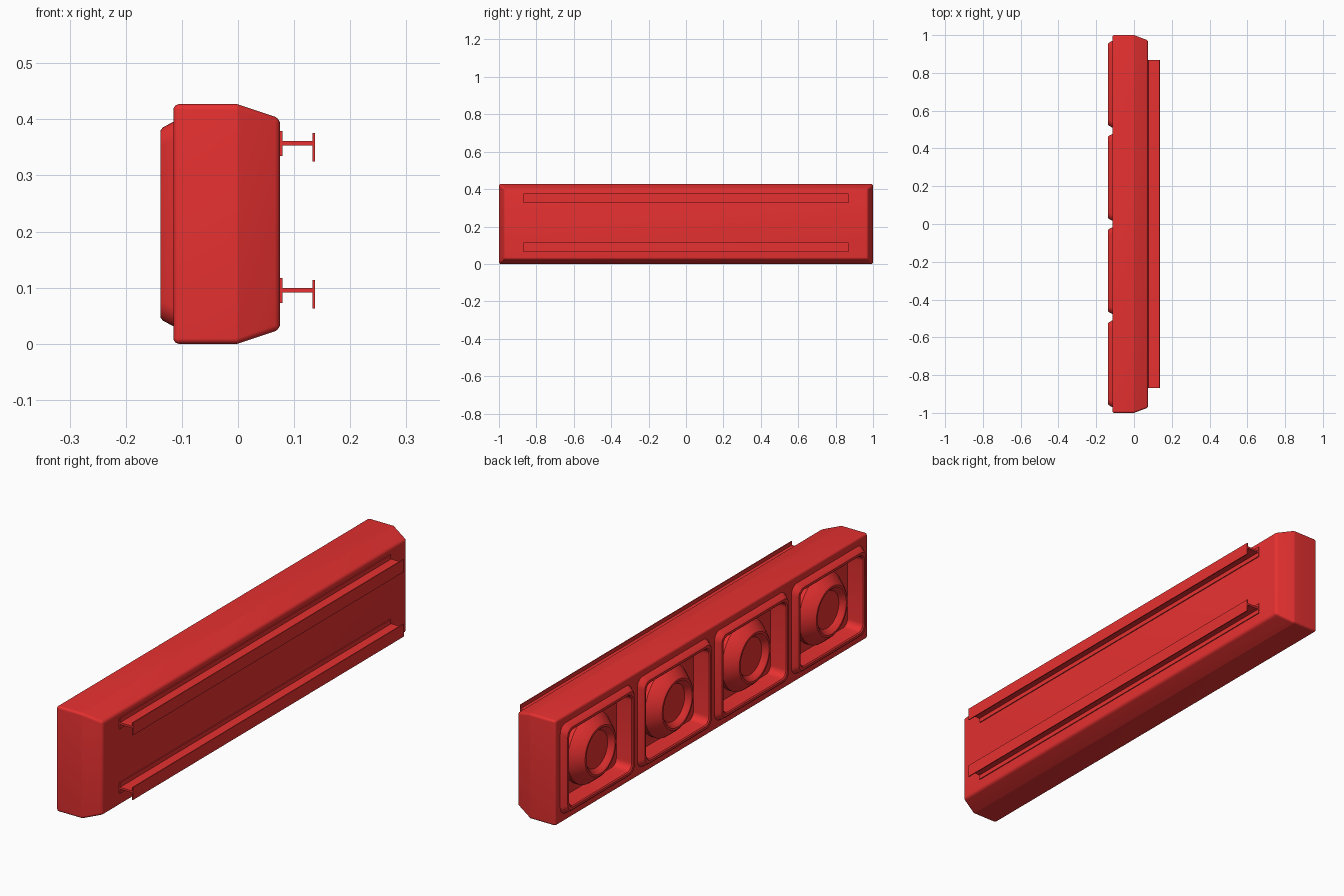
import bpy, bmesh, math

if "Cube" in bpy.data.objects:
    bpy.data.objects.remove(bpy.data.objects["Cube"])

ZC = 0.2135                                  # mid height
CENTRES = [-0.74, -0.2467, 0.2467, 0.74]     # lamp positions along y

red = bpy.data.materials.new("red_paint")
red.diffuse_color = (0.8, 0.03, 0.03, 1)
red.use_nodes = True
red.node_tree.nodes["Principled BSDF"].inputs["Base Color"].default_value = red.diffuse_color


def finish(bm, name, angle=17):
    bmesh.ops.recalc_face_normals(bm, faces=bm.faces)
    me = bpy.data.meshes.new(name)
    bm.to_mesh(me)
    bm.free()
    ob = bpy.data.objects.new(name, me)
    bpy.context.collection.objects.link(ob)
    me.materials.append(red)
    smooth(ob, angle)
    return ob


def smooth(ob, angle):
    bpy.ops.object.select_all(action='DESELECT')
    ob.select_set(True)
    bpy.context.view_layer.objects.active = ob
    bpy.ops.object.shade_smooth_by_angle(angle=math.radians(angle))


def round_rect(x, hy, hz, r, y0=0, seg=6):
    """Points of a rounded rectangle in the y-z plane (r = 0 gives four corners)."""
    if r == 0:
        return [(x, y0 + sy * hy, ZC + sz * hz) for sy, sz in ((1, 1), (-1, 1), (-1, -1), (1, -1))]
    pts = []
    for q, (sy, sz) in enumerate(((1, 1), (-1, 1), (-1, -1), (1, -1))):
        for i in range(seg + 1):
            a = math.pi / 2 * (q + i / seg)
            pts.append((x, y0 + sy * (hy - r) + r * math.cos(a), ZC + sz * (hz - r) + r * math.sin(a)))
    return pts


def circle(x, r, y0, n=40):
    return [(x, y0 + r * math.cos(2 * math.pi * i / n), ZC + r * math.sin(2 * math.pi * i / n))
            for i in range(n)]


def loft(bm, rings, cap_start=True, cap_end=True):
    loops = [[bm.verts.new(p) for p in ring] for ring in rings]
    n = len(loops[0])
    for a, b in zip(loops, loops[1:]):
        for i in range(n):
            j = (i + 1) % n
            bm.faces.new((a[i], a[j], b[j], b[i]))
    if cap_start:
        bm.faces.new(loops[0])
    if cap_end:
        bm.faces.new(loops[-1])


# Housing: box with a tapered mounting side and rounded edges
bm = bmesh.new()
loft(bm, [round_rect(-0.115, 1, ZC, 0), round_rect(0, 1, ZC, 0), round_rect(0.075, 0.972, 0.188, 0)])
bmesh.ops.recalc_face_normals(bm, faces=bm.faces)
edges = [e for e in bm.edges if e.calc_face_angle() > 0.6]
bmesh.ops.bevel(bm, geom=edges, offset=0.01, segments=6, profile=0.5, affect='EDGES')
housing = finish(bm, "housing")

# Recesses cut into the housing behind each bezel
bm = bmesh.new()
for y in CENTRES:
    loft(bm, [round_rect(-0.2, 0.212, 0.167, 0.04, y), round_rect(-0.06, 0.212, 0.167, 0.04, y)])
cutter = finish(bm, "recess_cutter")
cutter.hide_render = True
mod = housing.modifiers.new("recesses", 'BOOLEAN')
mod.operation, mod.object, mod.solver = 'DIFFERENCE', cutter, 'EXACT'
bpy.context.view_layer.objects.active = housing
bpy.ops.object.modifier_apply(modifier=mod.name)
bpy.data.objects.remove(cutter)
smooth(housing, 17)

for k, y in enumerate(CENTRES, 1):
    # Bezel: chamfered frame with a deep rounded recess
    bm = bmesh.new()
    loft(bm, [round_rect(x, hy, hz, r, y) for x, hy, hz, r in (
        (-0.112, 0.231, 0.184, 0.035), (-0.134, 0.219, 0.172, 0.033), (-0.138, 0.214, 0.167, 0.03),
        (-0.138, 0.205, 0.158, 0.028), (-0.134, 0.201, 0.154, 0.028), (-0.068, 0.197, 0.150, 0.028))],
        cap_start=False)
    finish(bm, f"lamp_bezel_{k}", 25)

    # Lamp: conical ring with a dished centre
    bm = bmesh.new()
    loft(bm, [circle(x, r, y) for r, x in (
        (0.142, -0.068), (0.142, -0.088), (0.136, -0.096), (0.108, -0.130), (0.100, -0.136),
        (0.092, -0.136), (0.086, -0.131), (0.074, -0.115))], cap_start=False)
    finish(bm, f"lamp_ring_{k}", 30)

# Mounting rails: I-shaped section run along y
section = [(0.073, 0.022), (0.079, 0.022), (0.079, 0.004), (0.133, 0.004), (0.133, 0.019), (0.137, 0.019),
           (0.137, -0.032), (0.133, -0.032), (0.133, -0.004), (0.079, -0.004), (0.079, -0.022), (0.073, -0.022)]
for name, z in (("upper_rail", 0.357), ("lower_rail", 0.095)):
    bm = bmesh.new()
    loft(bm, [[(px, y, z + pz) for px, pz in section] for y in (-0.868, 0.868)])
    finish(bm, name)
